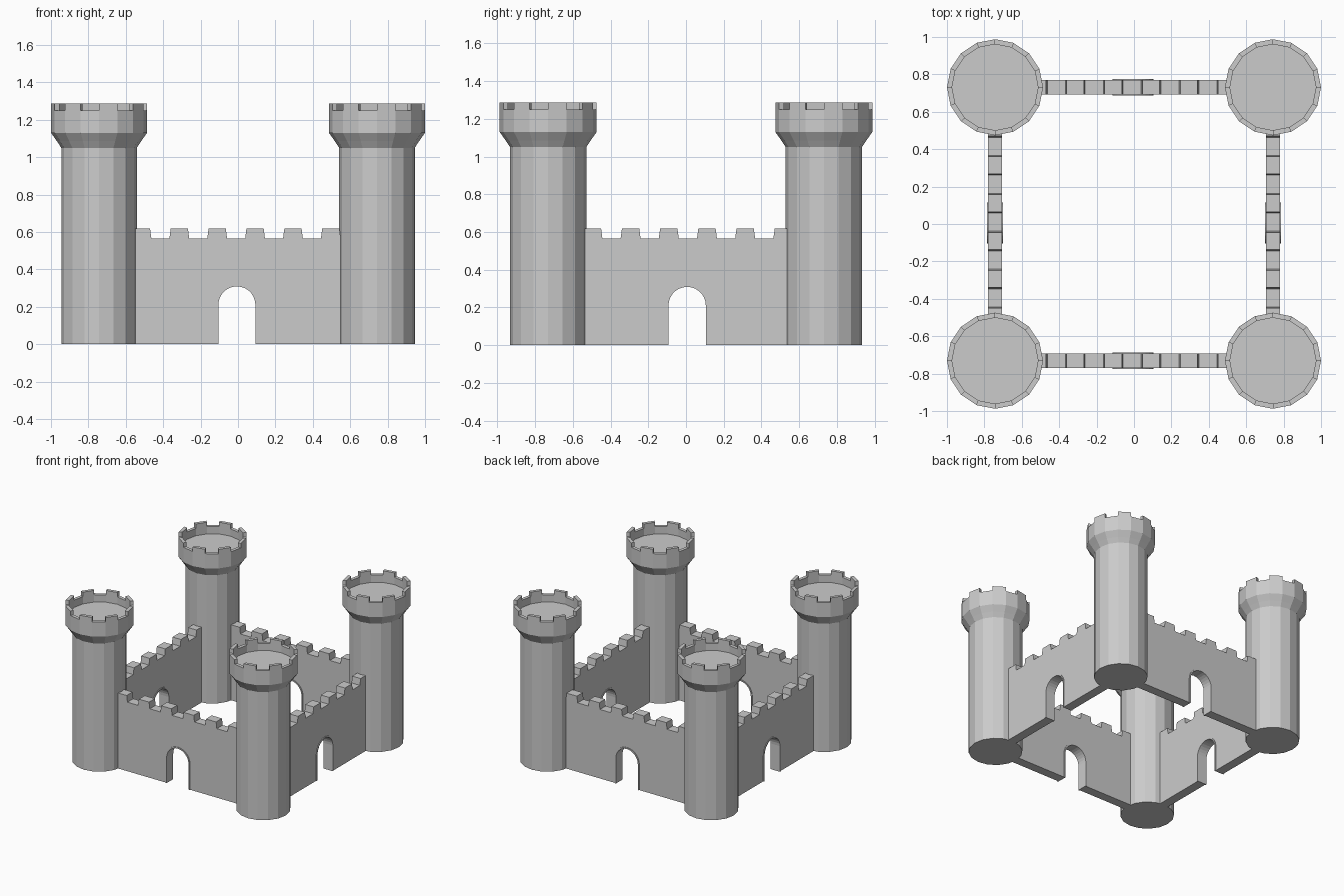
import bpy, bmesh
from math import pi, cos, sin

if "Cube" in bpy.data.objects:
    bpy.data.objects.remove(bpy.data.objects["Cube"])

SIDES = 16
TX, TY = 0.743, 0.731      # tower centres
HALF_T = 0.038             # half wall thickness


def add_object(name, bm, loc=(0, 0, 0), rot=0):
    bmesh.ops.recalc_face_normals(bm, faces=bm.faces)
    me = bpy.data.meshes.new(name)
    bm.to_mesh(me)
    bm.free()
    ob = bpy.data.objects.new(name, me)
    ob.location = loc
    ob.rotation_euler.z = rot
    bpy.context.collection.objects.link(ob)
    return ob


def extruded(outline, half):
    """Solid from an x/z outline, thickness centred on y = 0."""
    bm = bmesh.new()
    f = bm.faces.new([bm.verts.new((x, -half, z)) for x, z in outline])
    ext = bmesh.ops.extrude_face_region(bm, geom=[f], use_keep_orig=True)
    verts = [v for v in ext["geom"] if isinstance(v, bmesh.types.BMVert)]
    bmesh.ops.translate(bm, verts=verts, vec=(0, 2 * half, 0))
    return bm


def arch(r, spring=0.21, cx=-0.006, n=14):
    """Arch outline from left foot over the crown to right foot."""
    pts = [(cx - r * cos(pi * i / n), spring + r * sin(pi * i / n)) for i in range(n + 1)]
    return [(cx - r, 0)] + pts + [(cx + r, 0)]


# Tower: turned shaft, flared head and sunken deck
def tower():
    profile = [(0.202, 0), (0.202, 1.05), (0.225, 1.085), (0.257, 1.13),
               (0.257, 1.25), (0.23, 1.25), (0.23, 1.19)]
    bm = bmesh.new()
    rings = [[bm.verts.new((r * cos(2 * pi * k / SIDES), r * sin(2 * pi * k / SIDES), z))
              for k in range(SIDES)] for r, z in profile]
    rim = []
    for i, (a, b) in enumerate(zip(rings, rings[1:])):
        for k in range(SIDES):
            m = (k + 1) % SIDES
            f = bm.faces.new((a[k], a[m], b[m], b[k]))
            if i == 4 and k % 2 == 0:
                rim.append(f)
    bm.faces.new(rings[0][::-1])
    bm.faces.new(rings[-1])
    # Merlons on every other rim segment
    for f in rim:
        top = bmesh.ops.extrude_discrete_faces(bm, faces=[f])["faces"][0]
        bmesh.ops.translate(bm, verts=top.verts, vec=(0, 0, 0.036))
    return bm


for sx, side in ((-1, "left"), (1, "right")):
    for sy, end in ((-1, "front"), (1, "back")):
        add_object(f"tower_{end}_{side}", tower(), (sx * TX, sy * TY, 0))


# Curtain wall: battlement outline with an arched gateway
def wall(half_len):
    low, high = 0.565, 0.618
    top = [(half_len, low)]
    for i in range(5, -1, -1):
        c = -0.01 + (i - 2.5) * 0.2025
        steps = [(c + 0.053, low), (c + 0.046, high), (c - 0.046, high), (c - 0.053, low)]
        top += [p for p in steps if abs(p[0]) < half_len - 0.001]
    if top[-1][1] == high:
        top.append((-half_len, high))
    else:
        top.append((-half_len, low))
    return extruded([(-half_len, 0)] + arch(0.105) + [(half_len, 0)] + top, HALF_T)


# Thin surround lining each gateway
def surround():
    return extruded(arch(0.11) + arch(0.099)[::-1], HALF_T + 0.005)


for name, loc, rot, length in (("front", (0, -TY, 0), 0, 0.56),
                               ("back", (0, TY, 0), 0, 0.56),
                               ("right", (TX, 0, 0), -pi / 2, 0.548),
                               ("left", (-TX, 0, 0), -pi / 2, 0.548)):
    add_object(f"wall_{name}", wall(length), loc, rot)
    add_object(f"gate_surround_{name}", surround(), loc, rot)
